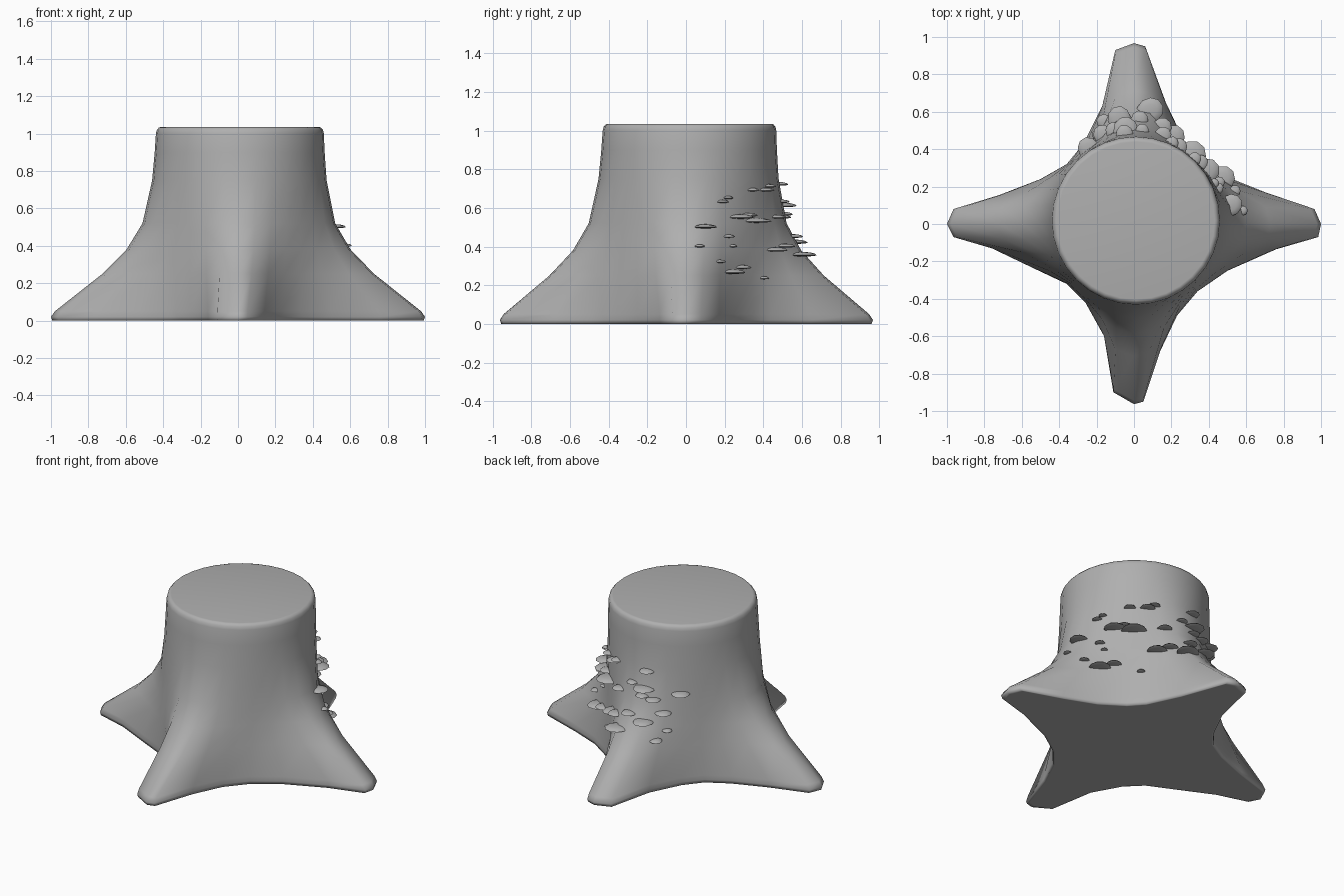
import bpy, bmesh, math
from mathutils import Vector, Matrix
from mathutils.bvhtree import BVHTree

cube = bpy.data.objects.get("Cube")
if cube:
    bpy.data.objects.remove(cube, do_unlink=True)

# One mid grey for everything
grey = bpy.data.materials.new("mid grey")
grey.use_nodes = True
grey.diffuse_color = (0.43, 0.43, 0.43, 1)
for node in grey.node_tree.nodes:
    if node.type == 'BSDF_PRINCIPLED':
        node.inputs["Base Color"].default_value = grey.diffuse_color


def make_object(name, bm, angle):
    mesh = bpy.data.meshes.new(name)
    bm.to_mesh(mesh)
    mesh.materials.append(grey)
    obj = bpy.data.objects.new(name, mesh)
    bpy.context.collection.objects.link(obj)
    bpy.ops.object.select_all(action='DESELECT')
    obj.select_set(True)
    bpy.context.view_layer.objects.active = obj
    bpy.ops.object.shade_smooth_by_angle(angle=math.radians(angle))


# Outline of the four-rooted foot, one row per root: tip, flank, valley, flank
foot = [
    (1, 0), (.965, .08), (.7, .17), (.5, .25), (.35, .35), (.27, .44), (.17, .65), (.06, .95),
    (0, .967), (-.1, .93), (-.17, .63), (-.27, .43), (-.36, .32), (-.5, .24), (-.72, .155), (-.965, .08),
    (-1, 0), (-.965, -.07), (-.76, -.13), (-.53, -.24), (-.36, -.32), (-.26, -.42), (-.16, -.6), (-.11, -.9),
    (0, -.963), (.05, -.95), (.14, -.68), (.23, -.49), (.34, -.36), (.5, -.25), (.76, -.135), (.985, -.07),
]

# Rings up the stump: height, flare towards the foot outline, scale
rings = [
    (0, 1, .97), (0, 1, .993), (.02, 1, 1), (.05, .96, 1), (.25, .485, 1), (.38, .25, 1),
    (.52, .1, 1), (.75, .02, 1), (.9, .005, 1), (1, 0, 1), (1.02, 0, .99),
    (1.033, 0, .965), (1.035, 0, .94),
]


def ring_point(i, z, flare, scale):
    a = math.tau * i / len(foot)
    radius = .475 - .026 * z
    trunk = Vector((radius * math.cos(a), radius * math.sin(a), 0))
    point = trunk.lerp(Vector((*foot[i], 0)), flare) * scale
    lean = Vector((.01, .018, 0)) * z * (1 - flare)
    return point + lean + Vector((0, 0, z))


# Stump with flared roots
bm = bmesh.new()
n = len(foot)
loops = [[bm.verts.new(ring_point(i, *ring)) for i in range(n)] for ring in rings]
for low, high in zip(loops, loops[1:]):
    for i in range(n):
        j = (i + 1) % n
        bm.faces.new((low[i], low[j], high[j], high[i]))
bm.faces.new(loops[0][::-1])
bm.faces.new(loops[-1])
bm.normal_update()
surface = BVHTree.FromBMesh(bm)
make_object("tree_stump", bm, 85)
bm.free()

# Shelf fungi: direction in degrees, height, width
shelves = [
    (11, .5, .11), (7, .4, .05), (18, .32, .06), (27, .265, .13), (36, .29, .09),
    (55, .235, .05), (23, .63, .06), (27, .65, .05), (36, .55, .13), (43, .56, .09),
    (50, .53, .15), (26, .45, .06), (29, .4, .04), (47, .69, .07), (60, .69, .09),
    (65, .71, .07), (72, .55, .09), (66, .38, .12), (74, .4, .1), (85, .63, .07),
    (95, .61, .13), (96, .72, .09), (94, .565, .08), (102, .55, .09), (121, .59, .11),
    (109, .47, .1), (98, .42, .12), (112, .36, .06), (106, .31, .08), (87, .45, .09),
    (82, .355, .13),
]

bm = bmesh.new()
for degrees, z, width in shelves:
    a = math.radians(degrees)
    hit, normal, _, _ = surface.ray_cast(Vector((0, 0, z)), Vector((math.cos(a), math.sin(a), 0)))
    if hit is None:
        continue
    facing = math.atan2(normal.y, normal.x)
    place = (Matrix.Translation(hit) @ Matrix.Rotation(facing, 4, 'Z')
             @ Matrix.Diagonal((width * .58, width * .52, .008 + width * .07, 1)))
    cap = bmesh.ops.create_uvsphere(bm, u_segments=10, v_segments=6, radius=1)["verts"]
    # Flatten the underside of each shelf
    for v in cap:
        if v.co.z < 0:
            v.co.z *= .4
    bmesh.ops.transform(bm, matrix=place, verts=cap)
make_object("shelf_fungi", bm, 50)
bm.free()
